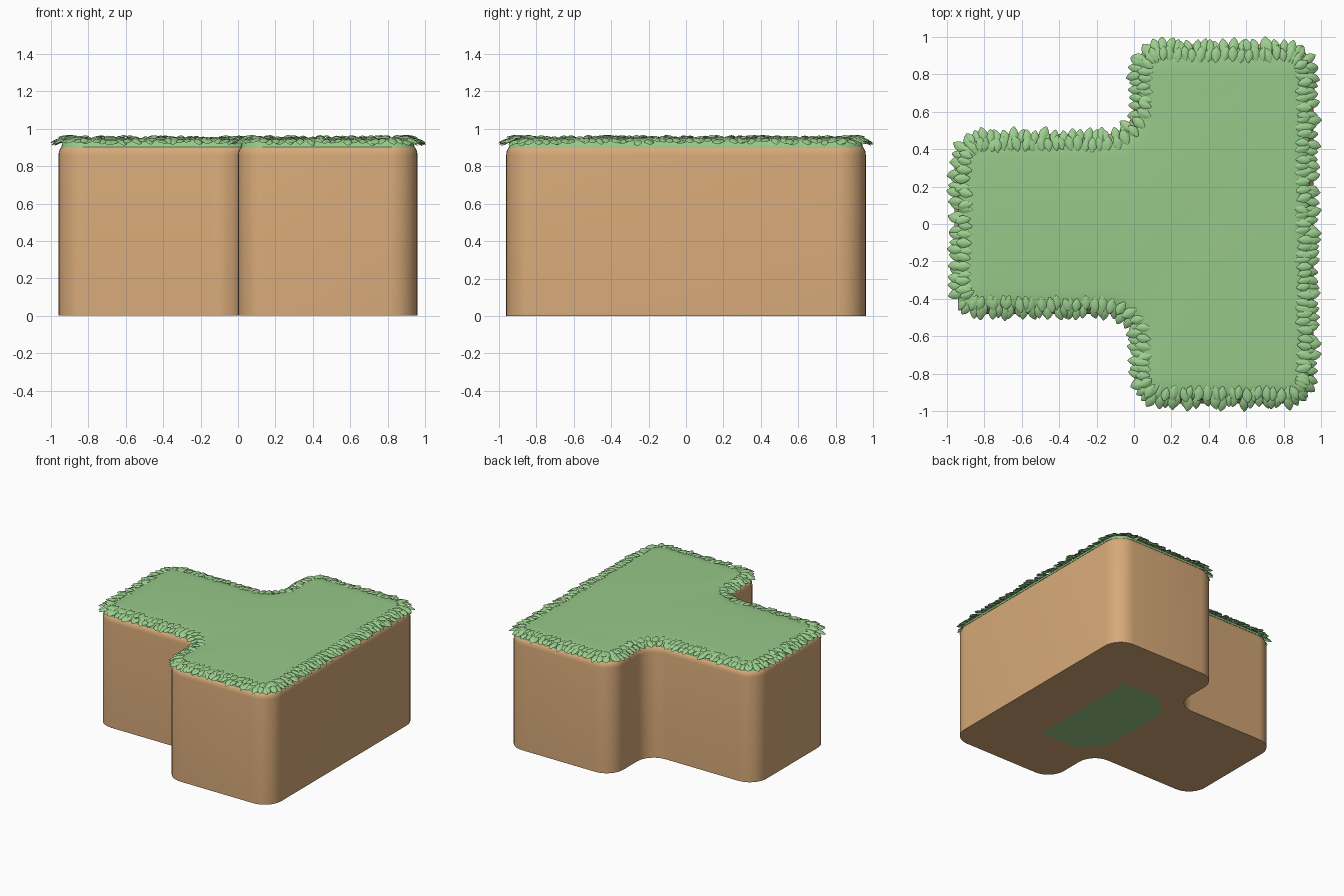
import bpy, bmesh, math, random
from mathutils import Vector

if "Cube" in bpy.data.objects:
    bpy.data.objects.remove(bpy.data.objects["Cube"])

random.seed(4)


def material(name, col):
    m = bpy.data.materials.new(name)
    m.diffuse_color = (*col, 1)
    m.use_nodes = True
    m.node_tree.nodes["Principled BSDF"].inputs["Base Color"].default_value = m.diffuse_color
    return m


EARTH = material("earth", (0.68, 0.40, 0.19))
GRASS = material("grass", (0.31, 0.58, 0.25))
LEAF = material("leaf", (0.33, 0.62, 0.27))


def make_object(name, bm, mat, angle=50):
    me = bpy.data.meshes.new(name)
    bm.to_mesh(me)
    bm.free()
    me.materials.append(mat)
    ob = bpy.data.objects.new(name, me)
    bpy.context.collection.objects.link(ob)
    bpy.ops.object.select_all(action='DESELECT')
    ob.select_set(True)
    bpy.context.view_layer.objects.active = ob
    bpy.ops.object.shade_smooth_by_angle(angle=math.radians(angle))
    return ob


# T-shaped outline with rounded corners: list of (point, outward normal)
CORNERS = [(0, -.96), (.96, -.96), (.96, .96), (0, .96),
           (0, .48), (-.96, .48), (-.96, -.48), (0, -.48)]


def outline(radius=.15, steps=8):
    out = []
    pts = [Vector(c) for c in CORNERS]
    for i, p in enumerate(pts):
        a = (p - pts[i - 1]).normalized()
        b = (pts[(i + 1) % len(pts)] - p).normalized()
        na, nb = Vector((a.y, -a.x)), Vector((b.y, -b.x))
        centre = p - a * radius + b * radius
        side = 1 if a.cross(b) > 0 else -1
        for k in range(steps + 1):
            t = math.pi / 2 * k / steps
            n = na * math.cos(t) + nb * math.sin(t)
            out.append((centre + n * radius * side, n))
    return out


OUTLINE = outline()


# Stack of inset outlines joined into a shell
def shell(rings, cap_bottom):
    bm = bmesh.new()
    loops = [[bm.verts.new((*(p - n * d), z)) for p, n in OUTLINE] for d, z in rings]
    count = len(OUTLINE)
    for lo, hi in zip(loops, loops[1:]):
        for i in range(count):
            j = (i + 1) % count
            bm.faces.new((lo[i], lo[j], hi[j], hi[i]))
    bm.faces.new(loops[-1])
    if cap_bottom:
        bm.faces.new(loops[0][::-1])
    return bm


make_object("earth_block", shell(
    [(0, .001), (0, .86), (.003, .88), (.01, .895), (.022, .907), (.04, .912)], True), EARTH)
make_object("grass_top", shell(
    [(.016, .903), (.02, .922), (.034, .936), (.06, .945), (.1, .95), (.14, .952)], False), GRASS)

# Green patch on the underside
bm = bmesh.new()
patch = [(.49, -.48), (.15, -.48), (0, -.31), (0, .31), (.15, .48), (.49, .48)]
bm.faces.new([bm.verts.new((x, y, 0)) for x, y in patch])
make_object("underside_patch", bm, GRASS)


# One domed, pointed leaf growing outward along the normal
def add_leaf(bm, base, direction, length, width, drop):
    d = Vector((*direction, 0))
    s = Vector((-d.y, d.x, 0))
    rows, cols = 6, 4
    grid = []
    for i in range(rows + 1):
        t = i / rows
        w = width / 2 * max(.06, math.sin(math.pi * t ** 1.1)) ** .75
        row = []
        for j in range(cols + 1):
            u = 2 * j / cols - 1
            z = (1 - u * u) * .4 * w - .2 * w - drop * t * t
            row.append(bm.verts.new(base + d * length * t + s * u * w + Vector((0, 0, z))))
        grid.append(row)
    for i in range(rows):
        for j in range(cols):
            bm.faces.new((grid[i][j], grid[i + 1][j], grid[i + 1][j + 1], grid[i][j + 1]))


# Row of leaves evenly spaced round the outline
def leaf_row(name, spacing, inset, z, length, width, drop):
    bm = bmesh.new()
    travel = 0
    for i, (p, n) in enumerate(OUTLINE):
        q, m = OUTLINE[(i + 1) % len(OUTLINE)]
        seg = (q - p).length
        while travel < seg:
            f = travel / seg
            nor = n.lerp(m, f).normalized()
            pos = p.lerp(q, f) - nor * (inset + random.uniform(-.008, .008))
            turn = random.uniform(-.35, .35)
            c, s = math.cos(turn), math.sin(turn)
            way = Vector((nor.x * c - nor.y * s, nor.x * s + nor.y * c))
            k = random.uniform(.9, 1.12)
            add_leaf(bm, Vector((*pos, z + random.uniform(-.005, .006))), way,
                     length * k, width * k, drop * random.uniform(.6, 1.2))
            travel += spacing * random.uniform(.8, 1.2)
        travel -= seg
    make_object(name, bm, LEAF, 60)


leaf_row("outer_leaves", .037, .05, .944, .08, .048, .027)
leaf_row("inner_leaves", .04, .092, .957, .08, .05, .008)
